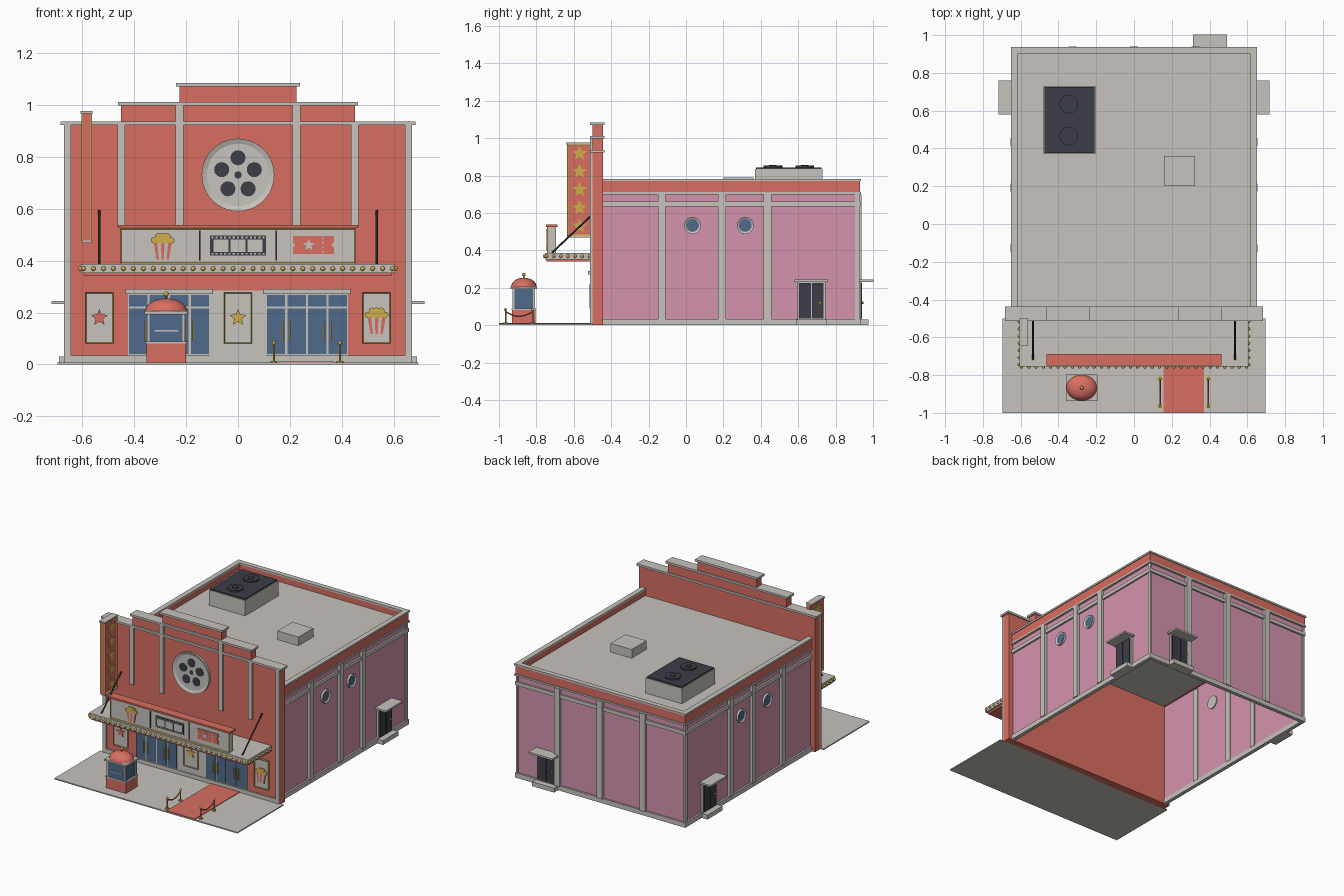
import bpy, bmesh
from math import sin, cos, pi, radians
from mathutils import Vector, Matrix

cube = bpy.data.objects.get("Cube")
if cube:
    bpy.data.objects.remove(cube, do_unlink=True)


def material(name, *rgb):
    m = bpy.data.materials.new(name)
    m.use_nodes = True
    m.diffuse_color = (*rgb, 1)
    m.node_tree.nodes["Principled BSDF"].inputs["Base Color"].default_value = (*rgb, 1)
    return m


RED = material("coral red", 0.69, 0.155, 0.12)
GREY = material("warm stone", 0.57, 0.545, 0.505)
PINK = material("rose pink", 0.665, 0.295, 0.43)
BLUE = material("glass blue", 0.08, 0.145, 0.26)
DARK = material("charcoal", 0.045, 0.047, 0.063)
GOLD = material("gold", 0.63, 0.42, 0.07)


def finish(name, bm, *mats, smooth=False):
    mesh = bpy.data.meshes.new(name)
    for f in bm.faces:
        f.smooth = smooth
    bm.to_mesh(mesh)
    bm.free()
    for m in mats:
        mesh.materials.append(m)
    obj = bpy.data.objects.new(name, mesh)
    bpy.context.collection.objects.link(obj)
    return obj


def extrude(name, mat, points, move, rim=0, inner=None, sink=0.004):
    """Extrude an outline; optionally sink a framed panel into its far face."""
    bm = bmesh.new()
    base = bm.faces.new([bm.verts.new(p) for p in points])
    new = bmesh.ops.extrude_face_region(bm, geom=[base], use_keep_orig=True)["geom"]
    bmesh.ops.translate(bm, vec=move, verts=[v for v in new if isinstance(v, bmesh.types.BMVert)])
    top = next(f for f in new if isinstance(f, bmesh.types.BMFace))
    bmesh.ops.recalc_face_normals(bm, faces=bm.faces)
    if rim:
        bmesh.ops.inset_region(bm, faces=[top], thickness=rim, depth=-sink)
        top.material_index = 1
    return finish(name, bm, mat, inner or mat)


def box(name, mat, x, y, z):
    pts = [(x[0], y[0], z[0]), (x[1], y[0], z[0]), (x[1], y[1], z[0]), (x[0], y[1], z[0])]
    return extrude(name, mat, pts, (0, 0, z[1] - z[0]))


def plate(name, mat, facing, dist, outline, depth=0.006, **kw):
    """Upright plate: facing 0 looks to the front, 90 to +x, 180 to the back."""
    a = radians(facing)
    u, n = Vector((cos(a), sin(a), 0)), Vector((sin(a), -cos(a), 0))
    pts = [u * p + n * dist + Vector((0, 0, q)) for p, q in outline]
    return extrude(name, mat, pts, n * depth, **kw)


def rect(u0, u1, z0, z1):
    return [(u0, z0), (u1, z0), (u1, z1), (u0, z1)]


def disc(u, z, r, n=24):
    return [(u + r * cos(2 * pi * i / n), z + r * sin(2 * pi * i / n)) for i in range(n)]


def star(u, z, r):
    return [(u + k * sin(i * pi / 5), z + k * cos(i * pi / 5))
            for i in range(10) for k in [r * (0.45 if i % 2 else 1)]]


def tube(name, mat, a, b, r, n=10):
    a, b = Vector(a), Vector(b)
    turn = (b - a).to_track_quat("Z", "Y").to_matrix().to_4x4()
    bm = bmesh.new()
    bmesh.ops.create_cone(bm, cap_ends=True, segments=n, radius1=r, radius2=r, depth=(b - a).length,
                          matrix=Matrix.Translation((a + b) / 2) @ turn)
    return finish(name, bm, mat)


def balls(name, mat, centres, r):
    bm = bmesh.new()
    for c in centres:
        bmesh.ops.create_icosphere(bm, subdivisions=2, radius=r, matrix=Matrix.Translation(c))
    return finish(name, bm, mat, smooth=True)


def wrap(name, mat, out, thick, z0, z1):
    """Band around both sides and the back of the hall."""
    x, y, f = 0.635 + out, 0.92 + out, -0.445
    i, j = x - thick, y - thick
    pts = [(x, f), (x, y), (-x, y), (-x, f), (-i, f), (-i, j), (i, j), (i, f)]
    extrude(name, mat, [(*p, z0) for p in pts], (0, 0, z1 - z0))


# Hall shell, open underneath
wrap("hall_walls", PINK, 0, 0.008, 0.02, 0.72)
wrap("hall_plinth", GREY, 0.012, 0.025, 0, 0.033)
wrap("wall_band", GREY, 0.012, 0.012, 0.635, 0.66)
wrap("cornice_bead", GREY, 0.015, 0.02, 0.7, 0.712)
wrap("cornice", RED, 0.01, 0.025, 0.71, 0.77)
wrap("cornice_coping", GREY, 0.016, 0.035, 0.77, 0.782)
box("roof", GREY, (-0.63, 0.63), (-0.45, 0.915), (0.715, 0.73))

# Rooftop machinery
box("roof_unit", GREY, (-0.48, -0.205), (0.37, 0.73), (0.73, 0.835))
box("roof_unit_lid", DARK, (-0.475, -0.21), (0.375, 0.725), (0.835, 0.843))
for y in (0.465, 0.635):
    tube("roof_fan", DARK, (-0.345, y, 0.84), (-0.345, y, 0.853), 0.05, 20)
    tube("fan_hub", DARK, (-0.345, y, 0.85), (-0.345, y, 0.857), 0.02, 12)
box("roof_hatch", GREY, (0.16, 0.32), (0.2, 0.36), (0.73, 0.79))


def service_door(facing, dist, c):
    plate("service_door_frame", GREY, facing, dist, rect(c - 0.075, c + 0.075, 0.03, 0.235), 0.015)
    for s in (-1, 1):
        lo, hi = sorted((c + s * 0.003, c + s * 0.066))
        plate("service_door_leaf", DARK, facing, dist + 0.015, rect(lo, hi, 0.035, 0.225), 0.005,
              rim=0.012, inner=DARK, sink=0.003)
    plate("door_knob", GOLD, facing, dist + 0.02, disc(c + 0.045, 0.12, 0.007, 8), 0.009)
    plate("door_hood", GREY, facing, dist, rect(c - 0.09, c + 0.09, 0.232, 0.244), 0.083)
    plate("door_step", GREY, facing, dist, rect(c - 0.083, c + 0.083, 0, 0.03), 0.055)


# Side and back wall details
for facing, s in ((90, 1), (-90, -1)):
    for y in (-0.13, 0.193, 0.435):
        plate("wall_pilaster", GREY, facing, 0.62, rect(s * y - 0.021, s * y + 0.021, 0.03, 0.7), 0.034)
    for y in (0.035, 0.317):
        plate("porthole", GREY, facing, 0.62, disc(s * y, 0.533, 0.045), 0.03,
              rim=0.011, inner=BLUE, sink=0.006)
    service_door(facing, 0.635, s * 0.67)
    plate("corner_pilaster", GREY, facing, 0.63, rect(s * 0.915 - 0.012, s * 0.915 + 0.012, 0.03, 0.7), 0.012)
for x in (-0.325, 0, 0.325):
    plate("back_pilaster", GREY, 180, 0.905, rect(x - 0.021, x + 0.021, 0.03, 0.7), 0.034)
service_door(180, 0.92, -0.403)

# Stepped facade with copings
for w, low, high in ((0.67, 0, 0.925), (0.45, 0.925, 1), (0.225, 1, 1.073)):
    box("facade_wall", RED, (-w, w), (-0.5, -0.445), (low, high))
    box("facade_coping", GREY, (-w - 0.013, w + 0.013), (-0.513, -0.437), (high - 0.003, high + 0.011))
for s in (-1, 1):
    for c, low, high, hw in ((0.657, 0, 0.922, 0.013), (0.45, 0.53, 0.922, 0.015), (0.225, 0.53, 0.997, 0.015)):
        plate("facade_pilaster", GREY, 0, 0.49, rect(s * c - hw, s * c + hw, low, high), 0.022)
plate("facade_plinth", GREY, 0, 0.49, rect(-0.67, 0.67, 0, 0.035), 0.02)

# Film reel emblem
plate("reel", GREY, 0, 0.49, disc(0, 0.73, 0.14, 40), 0.024, rim=0.02, inner=GREY, sink=0.008)
for i in range(5):
    a = 2 * pi * i / 5
    plate("reel_hole", DARK, 0, 0.504, disc(0.066 * sin(a), 0.73 + 0.066 * cos(a), 0.029, 20), 0.004)
plate("reel_hub", DARK, 0, 0.504, disc(0, 0.73, 0.014, 14), 0.004)

# Entrance doors
plate("entrance_pier", GREY, 0, 0.495, rect(-0.107, 0.107, 0.035, 0.285), 0.01)
for start in (-0.423, 0.107):
    end = start + 0.316
    plate("door_surround", GREY, 0, 0.49, rect(start, end, 0.035, 0.275), 0.014)
    plate("door_lintel", GREY, 0, 0.49, rect(start - 0.01, end + 0.01, 0.272, 0.29), 0.035)
    for i in range(4):
        a, b = start + 0.079 * i + 0.004, start + 0.079 * (i + 1) - 0.004
        plate("door_glass", BLUE, 0, 0.504, rect(a, b, 0.04, 0.215), 0.003)
        plate("transom_glass", BLUE, 0, 0.504, rect(a, b, 0.223, 0.268), 0.003)
        h = a + 0.01 if i % 2 else b - 0.01
        plate("door_handle", GOLD, 0, 0.507, rect(h - 0.003, h + 0.003, 0.09, 0.165), 0.009)


def popcorn(dist, x, z, s):
    """Striped tub heaped with popcorn, s wide and centred on x, z."""
    top, low = 0.42 * s, 0.28 * s
    for i in range(5):
        k, m = i / 2.5 - 1, (i + 1) / 2.5 - 1
        plate("popcorn_tub", GREY if i % 2 else RED, 0, dist,
              [(x + k * low, z - 0.62 * s), (x + m * low, z - 0.62 * s),
               (x + m * top, z + 0.2 * s), (x + k * top, z + 0.2 * s)], 0.005)
    for i in range(5):
        plate("popcorn_puff", GOLD, 0, dist, disc(x + (i - 2) * 0.2 * s, z + 0.25 * s, 0.14 * s, 12), 0.007)
    for i in range(3):
        plate("popcorn_puff", GOLD, 0, dist, disc(x + (i - 1) * 0.2 * s, z + 0.42 * s, 0.16 * s, 12), 0.006)


# Poster cases
for x in (-0.534, 0, 0.534):
    plate("poster_case", GOLD, 0, 0.495, rect(x - 0.054, x + 0.054, 0.08, 0.278), 0.018,
          rim=0.006, inner=GREY)
plate("poster_star", RED, 0, 0.509, star(-0.534, 0.18, 0.034))
plate("poster_star", GOLD, 0, 0.509, star(0, 0.18, 0.034))
popcorn(0.509, 0.534, 0.17, 0.085)

# Canopy with bulbs and stay rods
box("canopy", GREY, (-0.605, 0.605), (-0.755, -0.5), (0.352, 0.387))
box("canopy_soffit", RED, (-0.592, 0.592), (-0.745, -0.5), (0.34, 0.352))
bulbs = [(-0.595 + 0.0384 * i, -0.757, 0.369) for i in range(32)]
bulbs += [(s * 0.607, -0.745 + 0.038 * i, 0.369) for s in (-1, 1) for i in range(7)]
balls("canopy_bulbs", GOLD, bulbs, 0.009)
for s in (-1, 1):
    tube("stay_rod", DARK, (s * 0.535, -0.5, 0.592), (s * 0.535, -0.717, 0.387), 0.005)

# Sign board over the canopy
plate("sign_board", GREY, 0, 0.695, rect(-0.45, 0.45, 0.387, 0.525), 0.04)
plate("sign_frame", GOLD, 0, 0.735, rect(-0.453, 0.453, 0.387, 0.525), 0.008, rim=0.007, inner=GREY)
box("sign_cap", RED, (-0.463, 0.463), (-0.748, -0.687), (0.525, 0.537))
for x in (-0.147, 0.147):
    plate("sign_divider", DARK, 0, 0.739, rect(x - 0.003, x + 0.003, 0.4, 0.515))
popcorn(0.739, -0.29, 0.457, 0.085)
plate("film_strip", DARK, 0, 0.739, rect(-0.108, 0.108, 0.42, 0.496), 0.004)
for i in range(3):
    x = (i - 1) * 0.066
    plate("film_frame", GREY, 0, 0.743, rect(x - 0.029, x + 0.029, 0.434, 0.482), 0.002)
for i in range(13):
    for z in (0.427, 0.489):
        x = (i - 6) * 0.0165
        plate("film_sprocket", GREY, 0, 0.743, rect(x - 0.004, x + 0.004, z - 0.003, z + 0.003), 0.002)
l, r, b, t = 0.211, 0.369, 0.425, 0.495
m = (b + t) / 2
plate("ticket", RED, 0, 0.739, [(l, b), (r, b), (r, m - 0.01), (r - 0.01, m), (r, m + 0.01), (r, t),
                                (l, t), (l, m + 0.01), (l + 0.01, m), (l, m - 0.01)], 0.004)
plate("ticket_star", GREY, 0, 0.743, star(0.273, m, 0.024), 0.002)
for i in range(4):
    plate("ticket_perforation", GREY, 0, 0.743, rect(0.325, 0.33, b + 0.005 + i * 0.017, b + 0.014 + i * 0.017), 0.002)

# Vertical blade sign
box("blade_sign", RED, (-0.597, -0.568), (-0.635, -0.5), (0.478, 0.966))
box("blade_cap", GREY, (-0.606, -0.56), (-0.642, -0.5), (0.966, 0.976))
box("blade_foot", GREY, (-0.6, -0.565), (-0.637, -0.5), (0.468, 0.478))
for facing, s, dist in ((90, 1, -0.568), (-90, -1, 0.597)):
    plate("blade_frame", GOLD, facing, dist, rect(*sorted((s * -0.635, s * -0.502)), 0.478, 0.966), 0.005,
          rim=0.009, inner=RED, sink=0.003)
    for i in range(5):
        plate("blade_star", GOLD, facing, dist + 0.002, star(s * -0.569, 0.53 + 0.097 * i, 0.042), 0.004)

# Pavement and carpet
box("pavement", GREY, (-0.695, 0.695), (-1, -0.5), (0, 0.008))
box("carpet", RED, (0.155, 0.37), (-0.998, -0.505), (0.008, 0.012))

# Rope barriers
for x in (0.138, 0.393):
    ends = (-0.965, -0.82)
    for y in ends:
        tube("barrier_foot", GOLD, (x, y, 0.008), (x, y, 0.014), 0.013, 12)
        tube("barrier_post", GOLD, (x, y, 0.012), (x, y, 0.08), 0.004)
    balls("barrier_knobs", GOLD, [(x, y, 0.083) for y in ends], 0.008)
    rope = [(x, ends[0] + 0.145 * k / 6, 0.072 - 0.025 * sin(pi * k / 6)) for k in range(7)]
    for p, q in zip(rope, rope[1:]):
        tube("barrier_rope", RED, p, q, 0.004, 8)

# Ticket booth
bx, by = -0.277, -0.867


def booth_block(name, mat, hx, hy, z0, z1):
    box(name, mat, (bx - hx, bx + hx), (by - hy, by + hy), (z0, z1))


booth_block("booth_base", RED, 0.076, 0.062, 0.008, 0.08)
booth_block("booth_counter", GREY, 0.08, 0.066, 0.08, 0.088)
booth_block("booth_glass", BLUE, 0.068, 0.055, 0.088, 0.193)
booth_block("booth_cornice", GREY, 0.083, 0.07, 0.193, 0.205)
booth_block("booth_shelf", GREY, 0.045, 0.06, 0.126, 0.132)
for sx in (-1, 1):
    for sy in (-1, 1):
        px, py = bx + sx * 0.068, by + sy * 0.055
        box("booth_post", GREY, (px - 0.005, px + 0.005), (py - 0.005, py + 0.005), (0.088, 0.193))
bm = bmesh.new()
bmesh.ops.create_uvsphere(bm, u_segments=28, v_segments=16, radius=1)
bmesh.ops.bisect_plane(bm, geom=bm.verts[:] + bm.edges[:] + bm.faces[:], plane_co=(0, 0, 0),
                       plane_no=(0, 0, -1), clear_outer=True)
dome = finish("booth_dome", bm, RED, smooth=True)
dome.scale = (0.081, 0.068, 0.049)
dome.location = (bx, by, 0.205)
tube("booth_finial_stem", GOLD, (bx, by, 0.25), (bx, by, 0.266), 0.004)
balls("booth_finial", GOLD, [(bx, by, 0.271)], 0.01)
